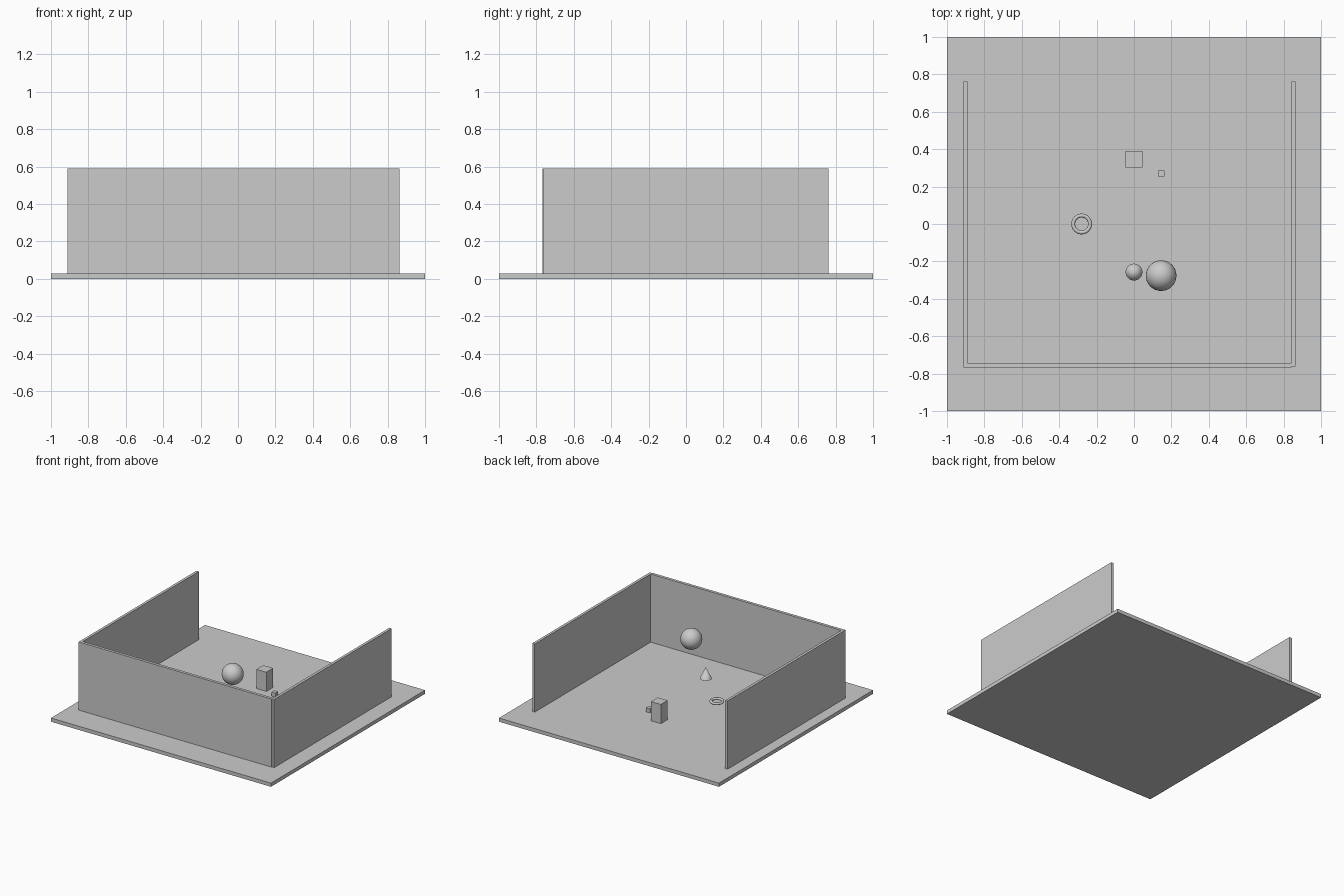
import bpy

if "Cube" in bpy.data.objects:
    bpy.data.objects.remove(bpy.data.objects["Cube"])

FLOOR_TOP = 0.03
WALL_TOP = 0.59


def box(name, x0, x1, y0, y1, z0, z1):
    """Axis-aligned box from its limits."""
    bpy.ops.mesh.primitive_cube_add(
        size=1, location=((x0 + x1) / 2, (y0 + y1) / 2, (z0 + z1) / 2))
    ob = bpy.context.object
    ob.name = name
    ob.scale = (x1 - x0, y1 - y0, z1 - z0)
    bpy.ops.object.transform_apply(location=False, rotation=False, scale=True)
    return ob


def finish(name, angle=0.6):
    """Name the new primitive and smooth its round faces."""
    bpy.context.object.name = name
    bpy.ops.object.shade_smooth_by_angle(angle=angle)


# Floor slab
box("floor", -1, 1, -1, 1, 0, FLOOR_TOP)

# Three walls, open at the back
box("front_wall", -0.912, 0.843, -0.767, -0.743, FLOOR_TOP, WALL_TOP)
for name, x in (("left_wall", -0.901), ("right_wall", 0.852)):
    box(name, x - 0.011, x + 0.011, -0.763, 0.763, FLOOR_TOP, WALL_TOP)

# Blocks resting on the floor
box("tall_block", -0.045, 0.045, 0.303, 0.391, FLOOR_TOP, 0.188)
box("small_cube", 0.128, 0.162, 0.253, 0.287, FLOOR_TOP + 0.003, FLOOR_TOP + 0.037)

# Floating round shapes
bpy.ops.mesh.primitive_uv_sphere_add(
    segments=32, ring_count=16, radius=0.082, location=(0.145, -0.276, 0.422))
finish("ball")

bpy.ops.mesh.primitive_cone_add(
    vertices=32, radius1=0.045, radius2=0, depth=0.092, location=(0, -0.257, 0.19))
finish("cone")

bpy.ops.mesh.primitive_torus_add(
    major_segments=48, minor_segments=12, major_radius=0.045, minor_radius=0.0105,
    location=(-0.28, 0, 0.129))
finish("ring")
